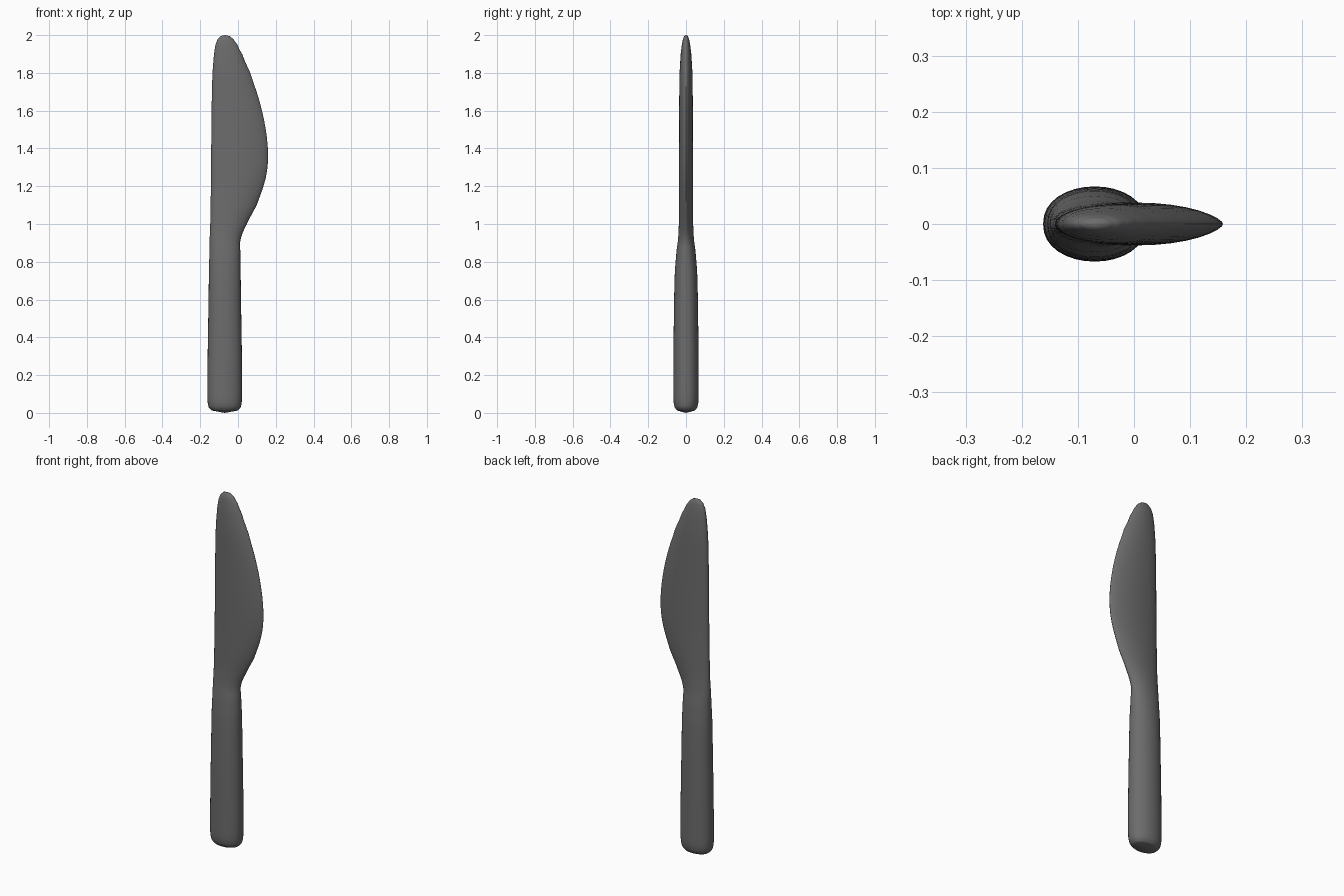
import bpy, bmesh, math

if "Cube" in bpy.data.objects:
    bpy.data.objects.remove(bpy.data.objects["Cube"])

# z, left x, right x, half thickness, edge sharpness (0 handle, 1 blade)
SECTIONS = [
    (0.008, -0.115, -0.025, 0.03, 0), (0.013, -0.140, 0.000, 0.048, 0),
    (0.03, -0.155, 0.014, 0.060, 0), (0.06, -0.161, 0.020, 0.066, 0),
    (0.12, -0.162, 0.022, 0.067, 0), (0.35, -0.160, 0.020, 0.066, 0),
    (0.60, -0.156, 0.016, 0.063, 0), (0.75, -0.154, 0.014, 0.059, 0),
    (0.86, -0.151, 0.012, 0.050, 0.2), (0.92, -0.150, 0.014, 0.042, 0.5),
    (1.00, -0.147, 0.047, 0.038, 0.8), (1.10, -0.145, 0.099, 0.038, 1),
    (1.24, -0.143, 0.146, 0.038, 1), (1.36, -0.142, 0.159, 0.038, 1),
    (1.50, -0.141, 0.147, 0.037, 1), (1.65, -0.139, 0.114, 0.036, 1),
    (1.80, -0.135, 0.065, 0.034, 0.9), (1.90, -0.127, 0.022, 0.028, 0.6),
    (1.95, -0.119, -0.004, 0.022, 0.3), (1.98, -0.107, -0.025, 0.016, 0.1),
    (1.995, -0.092, -0.044, 0.010, 0),
]
N = 32
STEPS = 3


def catmull(a, b, c, d, t):
    return 0.5 * (2*b + (c-a)*t + (2*a-5*b+4*c-d)*t*t + (3*b-a-3*c+d)*t**3)


# Smoothly interpolated cross-sections
rows = []
last = len(SECTIONS) - 1
for i in range(last):
    quad = [SECTIONS[min(max(i + k, 0), last)] for k in (-1, 0, 1, 2)]
    for k in range(STEPS):
        t = k / STEPS
        row = [catmull(*vals, t) for vals in zip(*quad)]
        row[0] = quad[1][0] + (quad[2][0] - quad[1][0]) * t
        rows.append(row)
rows.append(SECTIONS[last])

# Loft the handle and blade as one body
bm = bmesh.new()
rings = []
for z, xl, xr, h, sharp in rows:
    c, r = (xl + xr) / 2, (xr - xl) / 2
    ring = []
    for j in range(N):
        a = 2 * math.pi * j / N
        s = math.cos(a)
        p = 0.45 + (0.2 * sharp if s > 0 else 0)
        y = h * max(0, 1 - s * s) ** p
        ring.append(bm.verts.new((c + r * s, math.copysign(y, math.sin(a)), z)))
    rings.append(ring)
for lo, hi in zip(rings, rings[1:]):
    for j in range(N):
        k = (j + 1) % N
        bm.faces.new((lo[j], lo[k], hi[k], hi[j]))
bottom = bm.verts.new((-0.07, 0, 0.0))
tip = bm.verts.new((-0.068, 0, 2.0))
for j in range(N):
    k = (j + 1) % N
    bm.faces.new((bottom, rings[0][k], rings[0][j]))
    bm.faces.new((tip, rings[-1][j], rings[-1][k]))
bmesh.ops.recalc_face_normals(bm, faces=bm.faces)
mesh = bpy.data.meshes.new("table_knife")
bm.to_mesh(mesh)
bm.free()
knife = bpy.data.objects.new("table_knife", mesh)
bpy.context.collection.objects.link(knife)

# Grey steel
steel = bpy.data.materials.new("dark_grey_steel")
steel.diffuse_color = (0.15, 0.15, 0.15, 1)
steel.use_nodes = True
steel.node_tree.nodes["Principled BSDF"].inputs["Base Color"].default_value = steel.diffuse_color
mesh.materials.append(steel)

bpy.context.view_layer.objects.active = knife
knife.select_set(True)
bpy.ops.object.shade_smooth_by_angle(angle=math.radians(50))
